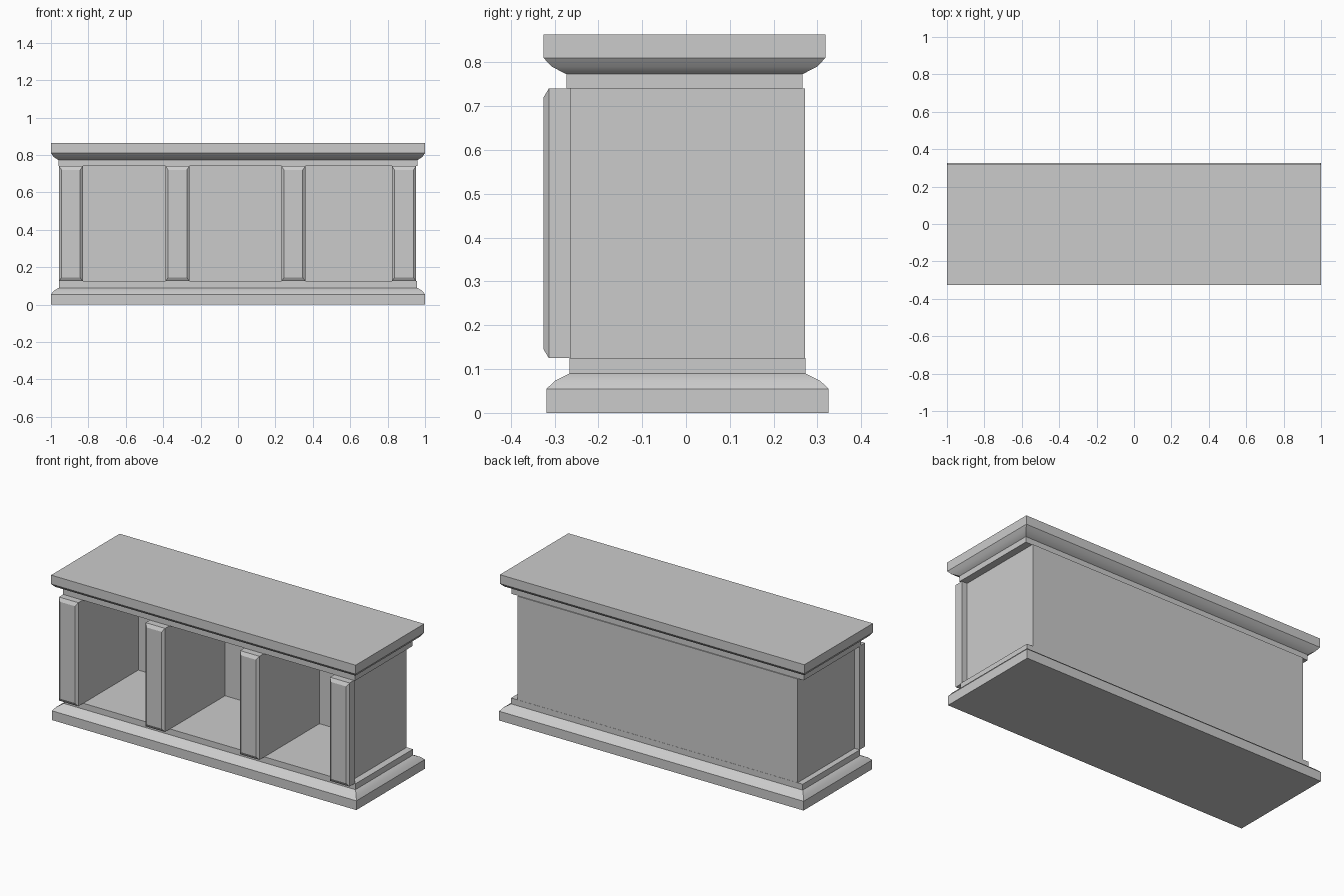
import bpy
import bmesh

cube = bpy.data.objects.get("Cube")
if cube:
    bpy.data.objects.remove(cube, do_unlink=True)

GREY = (0.6, 0.6, 0.6)
grey = bpy.data.materials.new("plain grey")
grey.diffuse_color = (*GREY, 1)
grey.use_nodes = True
grey.node_tree.nodes["Principled BSDF"].inputs["Base Color"].default_value = (*GREY, 1)


def loft(name, rings):
    """Join matching rings of points into a closed solid."""
    bm = bmesh.new()
    loops = [[bm.verts.new(p) for p in ring] for ring in rings]
    count = len(loops[0])
    for low, high in zip(loops, loops[1:]):
        for i in range(count):
            j = (i + 1) % count
            bm.faces.new((low[i], low[j], high[j], high[i]))
    bm.faces.new(loops[0][::-1])
    bm.faces.new(loops[-1])
    bmesh.ops.recalc_face_normals(bm, faces=bm.faces)
    mesh = bpy.data.meshes.new(name)
    bm.to_mesh(mesh)
    bm.free()
    mesh.materials.append(grey)
    obj = bpy.data.objects.new(name, mesh)
    bpy.context.collection.objects.link(obj)
    return obj


def moulding(name, profile, y_mid):
    """Rectangular moulding; the profile lists half width, half depth, height."""
    obj = loft(name, [[(sx * hx, y_mid + sy * hy, z)
                       for sx, sy in ((-1, -1), (1, -1), (1, 1), (-1, 1))]
                      for hx, hy, z in profile])
    bpy.ops.object.select_all(action='DESELECT')
    obj.select_set(True)
    bpy.context.view_layer.objects.active = obj
    bpy.ops.object.shade_smooth_by_angle()


# Plinth and countertop with eased mouldings
moulding("plinth", [(1, 0.3215, 0), (1, 0.3215, 0.055), (0.986, 0.303, 0.073),
                    (0.958, 0.2695, 0.09), (0.958, 0.2695, 0.125)], 0.0035)
moulding("countertop", [(0.96, 0.2695, 0.74), (0.96, 0.2695, 0.773), (0.986, 0.303, 0.79),
                        (1, 0.3215, 0.81), (1, 0.3215, 0.863)], -0.0035)

# Cabinet body: comb-shaped plan with three bays open to the front
BOTTOM, TOP = 0.125, 0.74
FRONT, BAY_BACK, BACK = -0.262, 0.25, 0.272
SIDE_LEFT, SIDE_RIGHT = 0.917, -0.924
pilasters = [(-0.957, -0.83), (-0.387, -0.26), (0.232, 0.36), (0.823, 0.952)]

plan = [(SIDE_RIGHT, BACK), (SIDE_RIGHT, FRONT)]
for (_, x0), (x1, _) in zip(pilasters, pilasters[1:]):
    plan += [(x0, FRONT), (x0, BAY_BACK), (x1, BAY_BACK), (x1, FRONT)]
plan += [(SIDE_LEFT, FRONT), (SIDE_LEFT, BACK)]
loft("cabinet_body", [[(x, y, z) for x, y in plan] for z in (BOTTOM, TOP)])

# Pilasters with chamfered faces
for number, (x0, x1) in enumerate(pilasters, 1):
    rings = []
    for y, dx, dz in ((FRONT, 0, 0), (-0.313, 0, 0), (-0.325, 0.014, 0.02)):
        rings.append([(x0 + dx, y, BOTTOM + dz), (x1 - dx, y, BOTTOM + dz),
                      (x1 - dx, y, TOP - dz), (x0 + dx, y, TOP - dz)])
    loft(f"pilaster_{number}", rings)
